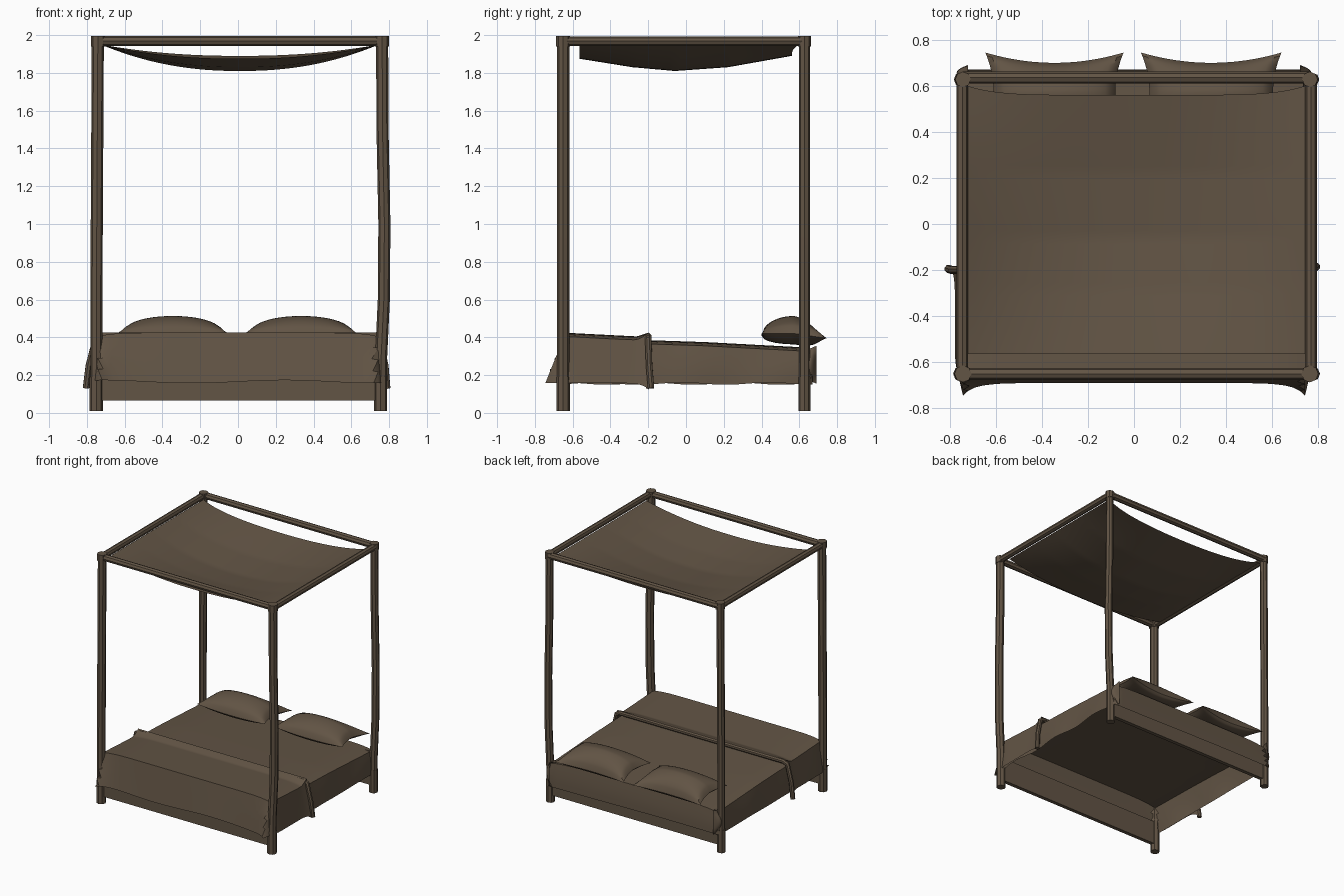
import bpy
import math

cube = bpy.data.objects.get("Cube")
if cube:
    bpy.data.objects.remove(cube, do_unlink=True)

brown = bpy.data.materials.new("dark_brown")
brown.use_nodes = True
COLOR = (0.122, 0.089, 0.059, 1)
brown.diffuse_color = COLOR
bsdf = next(n for n in brown.node_tree.nodes if n.type == "BSDF_PRINCIPLED")
bsdf.inputs["Base Color"].default_value = COLOR
bsdf.inputs["Roughness"].default_value = 0.9


def finish(obj, angle=40):
    obj.data.materials.clear()
    obj.data.materials.append(brown)
    bpy.ops.object.select_all(action="DESELECT")
    obj.select_set(True)
    bpy.context.view_layer.objects.active = obj
    bpy.ops.object.shade_smooth_by_angle(angle=math.radians(angle))
    return obj


def surface(name, func, n=40, flip=False):
    """Grid over s, t in [-1, 1] mapped through func."""
    steps = [-1 + 2 * i / n for i in range(n + 1)]
    verts = [func(s, t) for t in steps for s in steps]
    faces = []
    for j in range(n):
        for i in range(n):
            a = j * (n + 1) + i
            f = (a, a + 1, a + n + 2, a + n + 1)
            faces.append(f[::-1] if flip else f)
    mesh = bpy.data.meshes.new(name)
    mesh.from_pydata(verts, [], faces)
    obj = bpy.data.objects.new(name, mesh)
    bpy.context.collection.objects.link(obj)
    return finish(obj)


def bar(name, points, radius):
    """Round bar along a few points."""
    curve = bpy.data.curves.new(name, "CURVE")
    curve.dimensions = "3D"
    curve.bevel_depth = radius
    curve.bevel_resolution = 2
    curve.use_fill_caps = True
    spline = curve.splines.new("POLY")
    spline.points.add(len(points) - 1)
    for p, co in zip(spline.points, points):
        p.co = (*co, 1)
    obj = bpy.data.objects.new(name, curve)
    bpy.context.collection.objects.link(obj)
    bpy.ops.object.select_all(action="DESELECT")
    obj.select_set(True)
    bpy.context.view_layer.objects.active = obj
    bpy.ops.object.convert(target="MESH")
    return finish(bpy.context.view_layer.objects.active)


def box(name, center, size):
    bpy.ops.mesh.primitive_cube_add(size=1, location=center)
    obj = bpy.context.object
    obj.name = name
    obj.scale = size
    bpy.ops.object.transform_apply(location=False, rotation=False, scale=True)
    return finish(obj)


def interp(x, pts):
    for (x0, y0), (x1, y1) in zip(pts, pts[1:]):
        if x <= x1:
            return y0 + (y1 - y0) * max(0, (x - x0) / (x1 - x0))
    return pts[-1][1]


# Posts, slightly bowed on the left side, with corner knobs
FRONT, BACK = -0.65, 0.627
for side, sx in (("left", 1), ("right", -1)):
    for end, y, r in (("front", FRONT, 0.032), ("back", BACK, 0.029)):
        if sx > 0:
            path = [(0.755, y, 0.01), (0.758, y, 0.3), (0.772, y, 0.6),
                    (0.775, y, 1.0), (0.765, y, 1.5), (0.763, y, 1.99)]
        else:
            path = [(-0.75, y, 0.01), (-0.75, y, 0.6), (-0.742, y, 1.99)]
        bar(f"{end}_{side}_post", path, r)
        foot_x = path[0][0]
        bar(f"{end}_{side}_foot", [(foot_x, y, 0.01), (foot_x, y, 0.19)], r + 0.003)
        top_x = path[-1][0]
        bar(f"{end}_{side}_knob", [(top_x, y, 1.94), (top_x, y, 1.995)], r + 0.005)

# Top rails
for end, y in (("front", FRONT), ("back", 0.635)):
    bar(f"{end}_top_rail", [(-0.745, y, 1.968), (0.765, y, 1.968)], 0.026)
for side, x in (("left", 0.768), ("right", -0.745)):
    bar(f"{side}_top_rail", [(x, FRONT, 1.968), (x, BACK, 1.968)], 0.025)

# Boards of the bed frame
box("foot_board", (0, -0.645, 0.16), (1.48, 0.03, 0.19))
box("head_board", (0, 0.625, 0.2), (1.5, 0.03, 0.27))


# Sagging cloth canopy
def canopy(s, t):
    x = 0.01 + 0.735 * s
    corner = abs(s) ** 6
    y = -0.565 + (0.56 + 0.04 * corner + 0.565) * (t + 1) / 2
    belly = interp(t, [(-1, 0.075), (-0.5, 0.12), (-0.1, 0.14), (0.4, 0.12), (1, 0.06)])
    z = 1.95 - belly * (1 - abs(s) ** 2.2)
    return x, y, z


surface("canopy_cloth", canopy)


# Bedding sheets that hang over the sides, open below
def bed_top(y):
    return interp(y, [(-0.66, 0.395), (-0.2, 0.385), (0.1, 0.375), (0.66, 0.345)])


def sheet(s, t):
    d = max(abs(s), abs(t), 0.001)
    k = min(d, 0.8) / d / 0.8
    drop = max(0, d - 0.8) / 0.2
    wave = 0.006 * math.sin(9 * t + 2 * s)
    out = 0.02 * math.sin(drop * math.pi / 2)
    x = s * k * (0.735 + out + wave * drop)
    y = 0.01 + t * k * (0.64 + out)
    top = bed_top(y) - 0.02 * (s * k) ** 8
    return x, y, top + (0.155 + wave - top) * drop


surface("bed_sheet", sheet)


def cover(s, t):
    d = max(abs(s), -t, 0.001)
    k = min(d, 0.8) / d / 0.8
    drop = max(0, d - 0.8) / 0.2
    front = min(1, max(0, -t * k))
    corner = (abs(s * k) * front) ** 10
    edge = max(0, t) ** 6
    x = s * k * (0.742 + drop * (0.035 + 0.015 * edge - 0.035 * corner))
    depth = (t * k if t < 0 else t)
    y = -0.42 + depth * 0.225 - front ** 8 * drop * (0.045 + 0.055 * corner)
    top = interp(y, [(-0.65, 0.425), (-0.4, 0.412), (-0.26, 0.405), (-0.2, 0.425)])
    top -= 0.02 * abs(s * k) ** 10 * (1 - edge)
    low = 0.165 - 0.035 * edge + 0.008 * math.sin(5 * s)
    return x, y, top + (low - top) * drop


surface("folded_blanket", cover)


# Rolled hem along the blanket edge
hem = [(-0.805, -0.195, 0.13), (-0.79, -0.2, 0.25), (-0.755, -0.2, 0.39), (-0.72, -0.2, 0.405),
       (0.72, -0.2, 0.405), (0.75, -0.2, 0.39), (0.78, -0.195, 0.25), (0.79, -0.185, 0.13)]
bar("blanket_hem", hem, 0.018)


# Loose sheet corners at the head end
for side, sx in (("left", 1), ("right", -1)):
    def tuck(s, t, sx=sx):
        bulge = (1 - s * s) * (1 - t * t)
        return (sx * (0.72 + 0.05 * bulge), 0.655 + 0.035 * s,
                0.255 + 0.085 * t + 0.015 * s * t)
    surface(f"{side}_sheet_corner", tuck, 8, flip=sx < 0)


# Pillows with pinched corners
def pillow(name, cx, half):
    for part, height in (("top", 0.105), ("underside", -0.045)):
        def shape(s, t, height=height):
            x = cx + s * half * (1 - 0.12 * (1 - t * t))
            y = 0.572 + t * 0.172 * (1 - 0.26 * (1 - s * s) * (t > 0))
            puff = (max(0, (1 - s * s) * (1 - t * t))) ** 0.5
            z = 0.408 + height * puff - 0.025 * max(0, t) + 0.012 * s * s
            return x, y, z
        surface(f"{name}_{part}", shape, 24, flip=height < 0)


pillow("right_pillow", -0.345, 0.3)
pillow("left_pillow", 0.335, 0.305)
